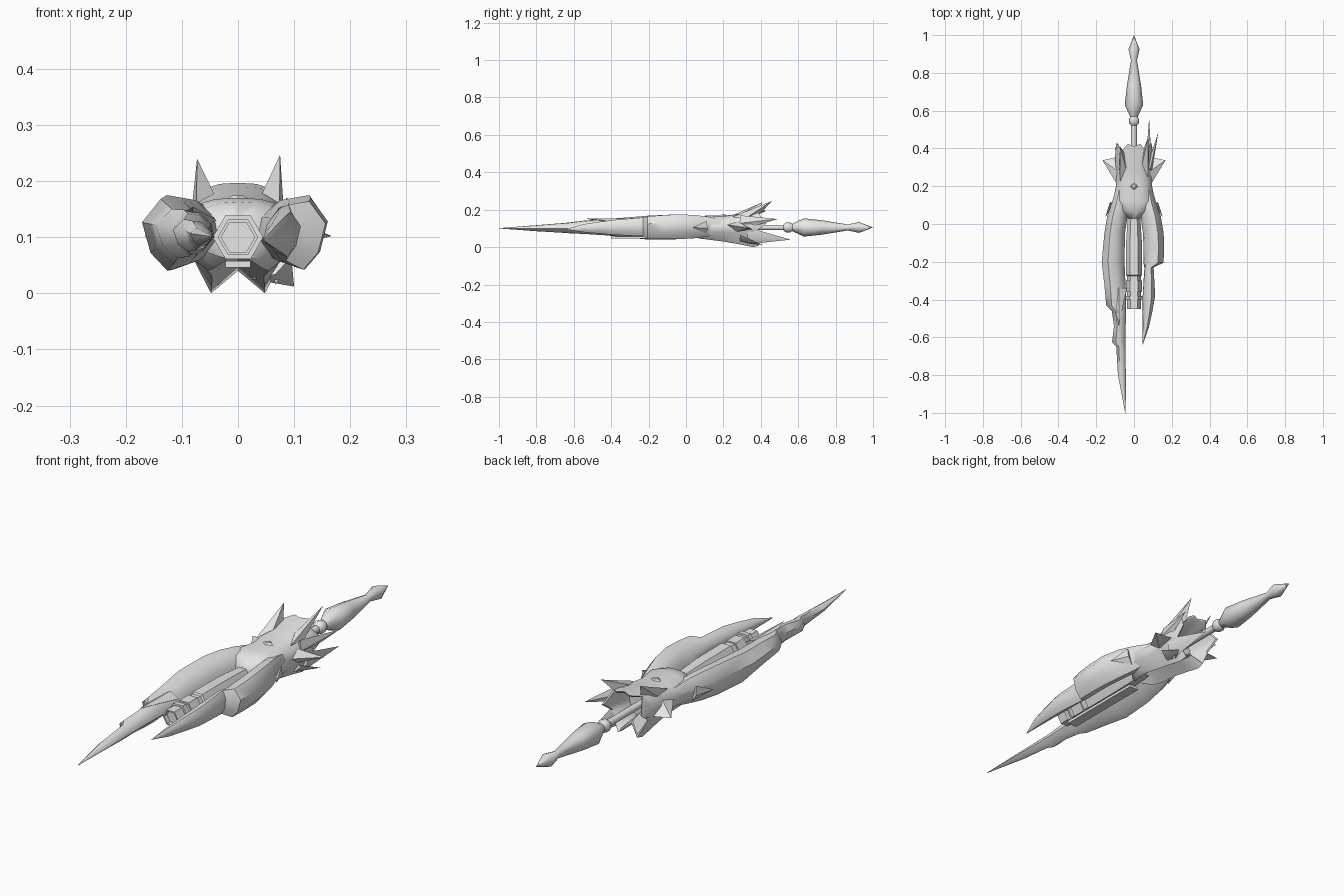
import bpy, bmesh, math
from mathutils import Vector

if "Cube" in bpy.data.objects:
    bpy.data.objects.remove(bpy.data.objects["Cube"])

metal = bpy.data.materials.new("grey_metal")
metal.diffuse_color = (0.8, 0.8, 0.8, 1)
metal.use_nodes = True
metal.node_tree.nodes["Principled BSDF"].inputs["Base Color"].default_value = metal.diffuse_color


def finish(name, bm, angle=35):
    bmesh.ops.remove_doubles(bm, verts=bm.verts, dist=0.0003)
    bmesh.ops.recalc_face_normals(bm, faces=bm.faces)
    me = bpy.data.meshes.new(name)
    bm.to_mesh(me)
    bm.free()
    me.materials.append(metal)
    ob = bpy.data.objects.new(name, me)
    bpy.context.collection.objects.link(ob)
    bpy.ops.object.select_all(action='DESELECT')
    ob.select_set(True)
    bpy.context.view_layer.objects.active = ob
    bpy.ops.object.shade_smooth_by_angle(angle=math.radians(angle))
    return ob


def loft(name, rings, angle=35):
    """Skin closed rings of equal point count and cap both ends."""
    bm = bmesh.new()
    vs = [[bm.verts.new(p) for p in r] for r in rings]
    n = len(vs[0])
    for a, b in zip(vs, vs[1:]):
        for i in range(n):
            j = (i + 1) % n
            bm.faces.new((a[i], a[j], b[j], b[i]))
    bm.faces.new(vs[0])
    bm.faces.new(vs[-1])
    return finish(name, bm, angle)


def lathe(name, profile, z, sides, angle=35, start=0.0):
    """Turn (y, radius) points around a line along y."""
    turn = [start + math.tau * i / sides for i in range(sides)]
    return loft(name, [[(r * math.cos(t), y, z + r * math.sin(t)) for t in turn]
                       for y, r in profile], angle)


def spike(name, base, tip, wide, thick):
    """Flat four-sided thorn; wide is the half-width vector of its base."""
    base, tip, wide = Vector(base), Vector(tip), Vector(wide)
    side = (tip - base).cross(wide).normalized() * thick
    bm = bmesh.new()
    ring = [bm.verts.new(base + o) for o in (wide, side, -wide, -side)]
    end = bm.verts.new(tip)
    for i in range(4):
        bm.faces.new((ring[i], ring[(i + 1) % 4], end))
    bm.faces.new(ring)
    return finish(name, bm, 40)


# Rear shaft and spear tail
lathe("rear_shaft", [(0.25, 0.015), (0.55, 0.015)], 0.105, 10, 45)
lathe("shaft_collar", [(0.522, 0.016), (0.535, 0.027), (0.555, 0.027),
                       (0.575, 0.016)], 0.105, 8, 50)
lathe("tail_spear", [(0.565, 0.018), (0.63, 0.049), (0.73, 0.038), (0.865, 0.016),
                     (0.925, 0.029), (1.0, 0.0005)], 0.105, 8, 50)

# Central hexagonal barrel with a recessed muzzle and raised bands
lathe("barrel", [(0.08, 0.03), (-0.1, 0.042), (-0.27, 0.043), (-0.275, 0.036),
                 (-0.45, 0.036), (-0.45, 0.03), (-0.43, 0.03)], 0.1, 6, 30)
for i, (y0, y1, r) in enumerate([(-0.3, -0.36, 0.042), (-0.38, -0.40, 0.045)]):
    lathe("barrel_band_%d" % i, [(y0, 0.031), (y0, r), (y1, r), (y1, 0.031)],
          0.1, 6, 30)
rail = [(-0.022, 0.046), (0.022, 0.046), (0.022, 0.058), (-0.022, 0.058)]
loft("under_rail", [[(x, y, z) for x, z in rail] for y in (-0.40, 0.0)])


# Beast-head shell: half-width, top, middle and bottom heights along y
def shell_ring(y, w, zt, zm, zb, jag=0.0):
    half = [(0, zt, .5), (.35 * w, zt - .002, .8), (.7 * w, zt - .012, 0),
            (w, zm, .9), (.92 * w, zm - .04, -.2), (.48 * w, zb, .1)]
    right = [(x, y + jag * k, z) for x, z, k in half]
    left = [(-x, yy, z) for x, yy, z in right[1:]]
    return right + [(0, y - jag * .5, zb + .04)] + left[::-1]


loft("head_shell", [shell_ring(*s) for s in [
    (0.03, .035, .138, .105, .062), (0.07, .085, .163, .12, .046),
    (0.12, .112, .17, .12, .04), (0.2, .096, .167, .12, .03),
    (0.29, .098, .178, .12, .014), (0.36, .1, .19, .125, .0),
    (0.385, .093, .197, .125, .008, .05), (0.38, .086, .19, .125, .016, .05),
    (0.28, .07, .16, .12, .035)]], 50)
lathe_gem = bmesh.new()
bmesh.ops.create_cone(lathe_gem, segments=4, radius1=.028, radius2=.01, depth=.012, cap_ends=True)
bmesh.ops.translate(lathe_gem, verts=lathe_gem.verts, vec=(0, .2, .168))
finish("brow_gem", lathe_gem)

# Prongs: (y, outer x, inner x, low z, high z), mirrored by the sign
OUTLINE = [(1, .35), (.45, 1), (-.25, .9), (-.85, .4), (-1, -.15),
           (-.4, -.8), (.25, -1), (.75, -.5)]


def prong(name, sign, stations):
    rings = []
    for y, xo, xi, z0, z1 in stations:
        cx, rx, cz, rz = (xo + xi) / 2, (xo - xi) / 2, (z0 + z1) / 2, (z1 - z0) / 2
        rings.append([(sign * (cx + u * rx), y, cz + v * rz) for u, v in OUTLINE])
    loft(name, rings, 50)


root = [(.2, .092, .025, .07, .145), (.11, .118, .03, .055, .164),
        (.04, .142, .035, .047, .172), (-.05, .157, .048, .042, .175)]
prong("long_prong", -1, root + [
    (-.2, .171, .05, .04, .168), (-.32, .157, .045, .052, .158),
    (-.43, .147, .042, .063, .15), (-.462, .117, .042, .065, .149),
    (-.54, .106, .044, .07, .142), (-.625, .116, .046, .074, .132),
    (-.65, .094, .046, .076, .129), (-.8, .085, .043, .085, .117),
    (-1.0, .0465, .044, .0995, .1015)])
prong("short_prong", 1, root + [
    (-.13, .16, .05, .042, .17), (-.205, .156, .05, .042, .164), (-.23, .104, .055, .058, .158),
    (-.38, .112, .046, .065, .146), (-.46, .098, .046, .072, .136),
    (-.55, .078, .046, .08, .122), (-.64, .046, .044, .094, .096)])

# Ears, cheeks and thorns flaring from the back of the head
spike("ear_right", (.062, .32, .168), (.075, .46, .247), (.012, -.075, -.008), .022)
spike("ear_left", (-.062, .3, .168), (-.073, .41, .24), (-.012, -.075, -.008), .022)
spike("rear_fang", (.078, .33, .06), (.08, .56, .04), (.012, 0, .045), .016)
spike("jaw_point", (.06, .29, .045), (.1, .41, .012), (.035, 0, .02), .014)
spike("rear_thorn", (.08, .29, .13), (.13, .49, .15), (.006, 0, .04), .016)
spike("left_rear_thorn", (-.08, .28, .12), (-.1, .41, .11), (.006, 0, .04), .014)
for s in (-1, 1):
    tag = "right" if s > 0 else "left"
    spike("cheek_thorn_" + tag, (s * .08, .27, .11), (s * .167, .337, .102),
          (s * .006, .085, -.015), .03)
    spike("shoulder_thorn_" + tag, (s * .115, .11, .105), (s * .153, .035, .105),
          (s * .012, 0, .035), .014)

# Feathered tip lying along the top of the long prong
spike("long_prong_top_barb", (-.08, -.34, .13), (-.08, -.54, .154), (.042, 0, 0), .022)
